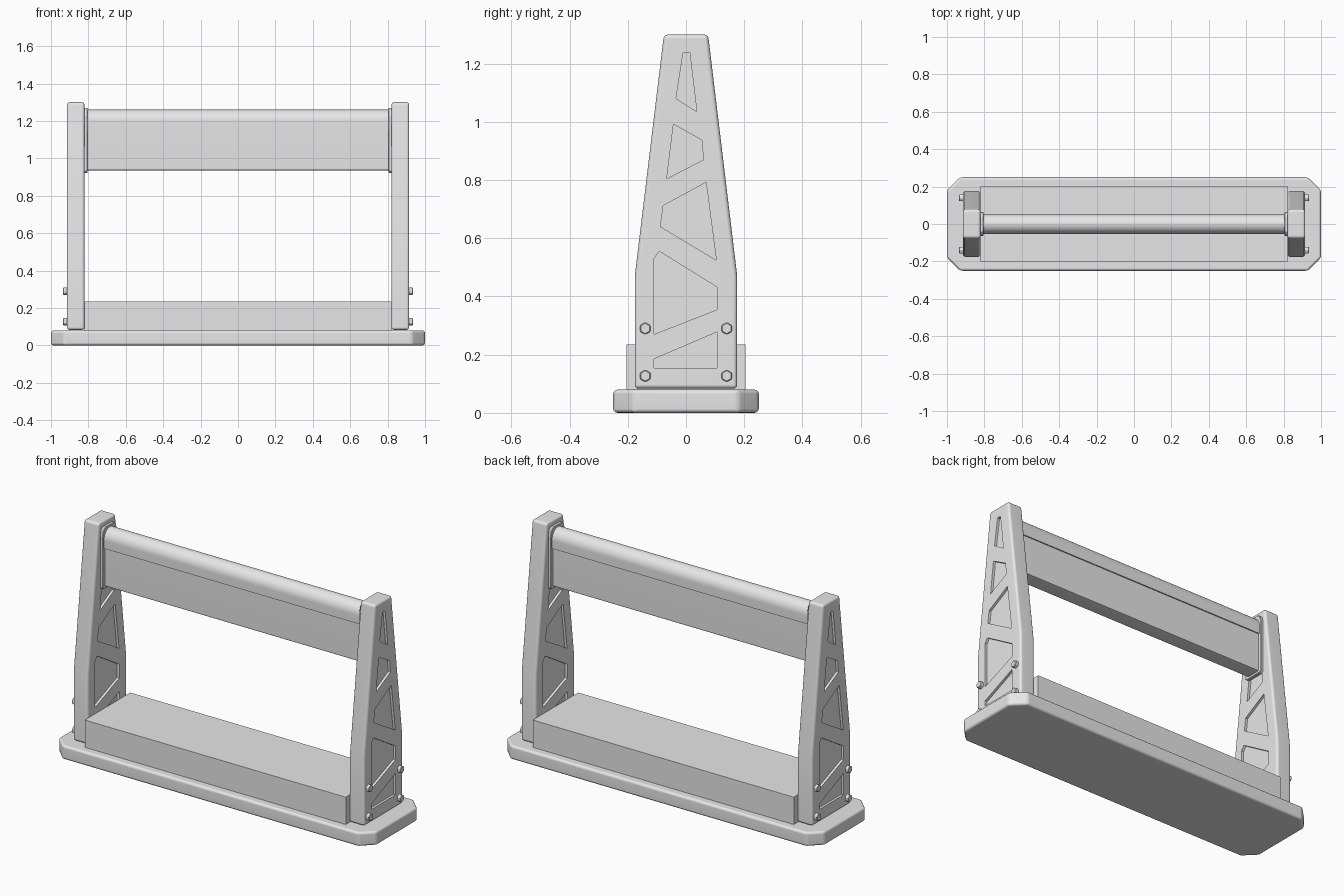
import bpy, bmesh, math
from mathutils import Vector, Matrix

if "Cube" in bpy.data.objects:
    bpy.data.objects.remove(bpy.data.objects["Cube"])

grey = bpy.data.materials.new("light grey")
grey.diffuse_color = (0.8, 0.8, 0.8, 1)
grey.use_nodes = True
grey.node_tree.nodes["Principled BSDF"].inputs["Base Color"].default_value = grey.diffuse_color


def make(name, bm):
    bmesh.ops.recalc_face_normals(bm, faces=bm.faces)
    me = bpy.data.meshes.new(name)
    bm.to_mesh(me)
    bm.free()
    me.materials.append(grey)
    ob = bpy.data.objects.new(name, me)
    bpy.context.collection.objects.link(ob)
    return ob


def prism(name, pts, axis, lo, hi):
    """Extrude a 2D profile along x (points are y,z) or z (points are x,y)."""
    bm = bmesh.new()
    at = (lambda p, h: (h, p[0], p[1])) if axis == 'x' else (lambda p, h: (p[0], p[1], h))
    a = [bm.verts.new(at(p, lo)) for p in pts]
    b = [bm.verts.new(at(p, hi)) for p in pts]
    bm.faces.new(a)
    bm.faces.new(b)
    for i in range(len(pts)):
        j = (i + 1) % len(pts)
        bm.faces.new((a[i], a[j], b[j], b[i]))
    return make(name, bm)


def apply_all(ob):
    bpy.context.view_layer.objects.active = ob
    for m in list(ob.modifiers):
        bpy.ops.object.modifier_apply(modifier=m.name)


def bevel(ob, width, segments=3):
    m = ob.modifiers.new("bevel", 'BEVEL')
    m.width, m.segments, m.limit_method = width, segments, 'ANGLE'
    m.angle_limit = math.radians(35)
    apply_all(ob)


def smooth(ob):
    bpy.ops.object.select_all(action='DESELECT')
    ob.select_set(True)
    bpy.context.view_layer.objects.active = ob
    bpy.ops.object.shade_smooth_by_angle(angle=math.radians(32))
    m = ob.modifiers.new("weighted normals", 'WEIGHTED_NORMAL')
    m.keep_sharp = True


def mirror_y(half):
    return half + [(-y, z) for y, z in reversed(half)]


# Base plate with clipped corners and a softened top rim
c = 0.07
quad = [(1, 0.25 - c), (1 - c, 0.25)]
outline = (quad + [(-x, y) for x, y in reversed(quad)]
           + [(-x, -y) for x, y in quad] + [(x, -y) for x, y in reversed(quad)])
base = prism("base_plate", outline, 'z', 0, 0.08)
bevel(base, 0.014)
smooth(base)

# Solid block on the base
prism("base_block", [(-0.82, -0.204), (0.82, -0.204), (0.82, 0.204), (-0.82, 0.204)],
      'z', 0.08, 0.235)

# Tapered upright, centred on x = 0 until placed
T = 0.0475
upright = prism("right_upright", mirror_y([(0.176, 0.083), (0.176, 0.47), (0.076, 1.30)]),
                'x', -T, T)
bevel(upright, 0.014)

# Sloped-wall pockets on both faces of the upright
pockets = [
    [(-0.11, 0.155), (0.107, 0.155), (0.107, 0.278), (-0.11, 0.185)],
    [(-0.11, 0.27), (0.107, 0.355), (0.107, 0.432), (-0.092, 0.555), (-0.11, 0.53)],
    [(-0.088, 0.64), (0.104, 0.525), (0.069, 0.792), (-0.078, 0.712)],
    [(-0.066, 0.805), (0.06, 0.87), (0.054, 0.937), (-0.043, 0.992)],
    [(-0.034, 1.08), (0.037, 1.035), (0.013, 1.236), (-0.010, 1.236)],
]
cut = bmesh.new()
for turn in (0, math.pi):
    for pts in pockets:
        ring = bmesh.new()
        f = ring.faces.new([ring.verts.new((T, y, z)) for y, z in pts])
        outer = [v.co.copy() for v in f.verts]
        bmesh.ops.inset_individual(ring, faces=[f], thickness=0.009, depth=0)
        inner = [v.co.copy() for v in f.verts]
        ring.free()
        shape = ([p + Vector((0.02, 0, 0)) for p in outer] + outer
                 + [p - Vector((0.014, 0, 0)) for p in inner])
        rot = Matrix.Rotation(turn, 3, 'Z')
        vs = [cut.verts.new(rot @ p) for p in shape]
        bmesh.ops.convex_hull(cut, input=vs)
cutter = make("pocket_cutter", cut)
cutter.hide_render = True
m = upright.modifiers.new("pockets", 'BOOLEAN')
m.operation, m.object, m.solver = 'DIFFERENCE', cutter, 'EXACT'
apply_all(upright)
bpy.data.objects.remove(cutter)

left = upright.copy()
left.data = upright.data.copy()
left.name = "left_upright"
bpy.context.collection.objects.link(left)
upright.location.x, left.location.x = 0.868, -0.868
smooth(upright)
smooth(left)

# Hex bolts on the outer faces
for side, s in (("right", 1), ("left", -1)):
    for y in (-0.14, 0.14):
        for z in (0.127, 0.29):
            hexagon = [(y + 0.021 * math.sin(i * math.pi / 3),
                        z + 0.021 * math.cos(i * math.pi / 3)) for i in range(6)]
            bolt = prism(side + "_bolt", hexagon, 'x', s * 0.905, s * 0.935)
            bevel(bolt, 0.003, 1)

# Cross beam: rounded cap overhanging a flat body
arc = [(0.053 * math.cos(a), 1.2 + 0.06 * math.sin(a))
       for a in (i * math.pi / 16 for i in range(8))]
cap = prism("beam_cap", mirror_y([(0.053, 1.155)] + arc + [(0.004, 1.26)]), 'x', -0.815, 0.815)
smooth(cap)
body = prism("beam_body", mirror_y([(0.034, 0.935), (0.042, 0.938), (0.046, 0.946), (0.046, 1.16)]),
             'x', -0.815, 0.815)
smooth(body)

# End collars where the beam meets the uprights
for side, s in (("right", 1), ("left", -1)):
    collar = prism(side + "_beam_collar",
                   mirror_y([(0.052, 0.922), (0.064, 0.934), (0.064, 1.225),
                             (0.056, 1.256), (0.04, 1.27)]), 'x', s * 0.805, s * 0.825)
    bevel(collar, 0.003, 1)
